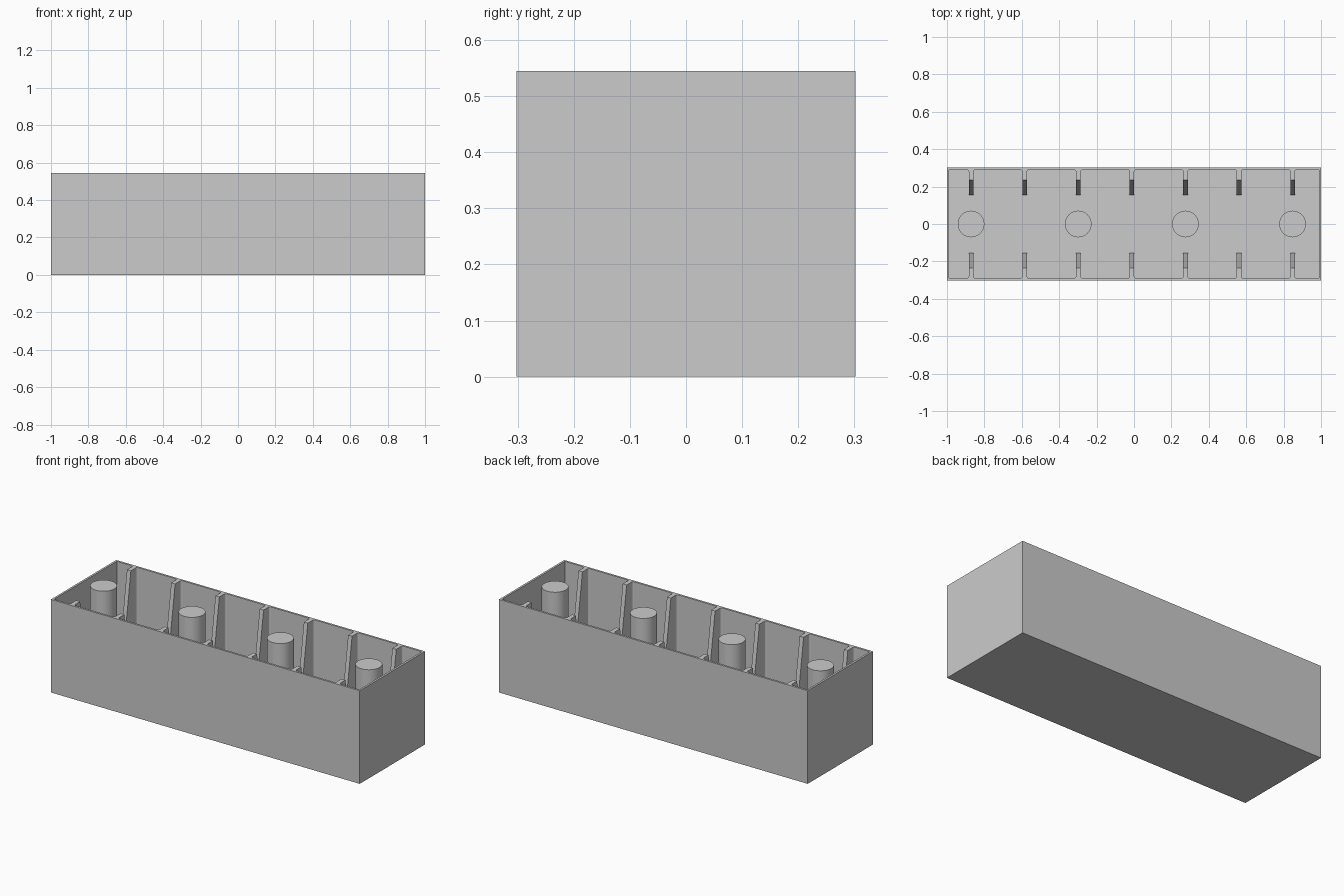
import bpy, bmesh, math

if "Cube" in bpy.data.objects:
    bpy.data.objects.remove(bpy.data.objects["Cube"])

L, W, H = 1.0, 0.302, 0.545     # half length, half width, height
T, FLOOR = 0.012, 0.012         # wall and floor thickness
RIB_X = [-0.871 + i * 0.2865 for i in range(7)]


def make_object(name, bm):
    bmesh.ops.recalc_face_normals(bm, faces=bm.faces[:])
    me = bpy.data.meshes.new(name)
    bm.to_mesh(me)
    bm.free()
    ob = bpy.data.objects.new(name, me)
    bpy.context.collection.objects.link(ob)
    return ob


# Open box: the top face is inset to a rim and pushed down to the floor
bm = bmesh.new()
bmesh.ops.create_cube(bm, size=1)
for v in bm.verts:
    v.co = (v.co.x * 2 * L, v.co.y * 2 * W, (v.co.z + 0.5) * H)
top = max(bm.faces, key=lambda f: f.calc_center_median().z)
bmesh.ops.inset_region(bm, faces=[top], thickness=T, use_even_offset=True)
well = bmesh.ops.extrude_face_region(bm, geom=[top])
bmesh.ops.delete(bm, geom=[top], context='FACES')
for v in well['geom']:
    if isinstance(v, bmesh.types.BMVert):
        v.co.z = FLOOR
make_object("box_shell", bm)

# Tapered wall ribs with a small flare where they meet the wall
bm = bmesh.new()
wall, hw, r = W - T, 0.0125, 0.01


def rib_ring(x, tip, z):
    side = [(hw, tip)]
    for i in range(4):
        a = math.radians(30 * i)
        side.append((hw + r * (1 - math.cos(a)), wall - r + r * math.sin(a)))
    outline = side + [(-dx, y) for dx, y in reversed(side)]
    return [bm.verts.new((x + dx, y, z)) for dx, y in outline]


for x in RIB_X:
    low, high = rib_ring(x, 0.155, FLOOR), rib_ring(x, 0.235, H)
    bm.faces.new(low)
    bm.faces.new(high)
    n = len(low)
    for i in range(n):
        j = (i + 1) % n
        bm.faces.new((low[i], low[j], high[j], high[i]))
ribs = make_object("wall_ribs", bm)
mirror = ribs.modifiers.new("other_wall", 'MIRROR')
mirror.use_axis = (False, True, False)
mirror.use_clip = False

# Round posts standing on the floor at every second rib
for i, x in enumerate(RIB_X[::2]):
    bpy.ops.mesh.primitive_cylinder_add(vertices=64, radius=0.071, depth=H - FLOOR,
                                        location=(x, 0, (H + FLOOR) / 2))
    bpy.context.object.name = f"post_{i + 1}"
    bpy.ops.object.shade_smooth_by_angle()
